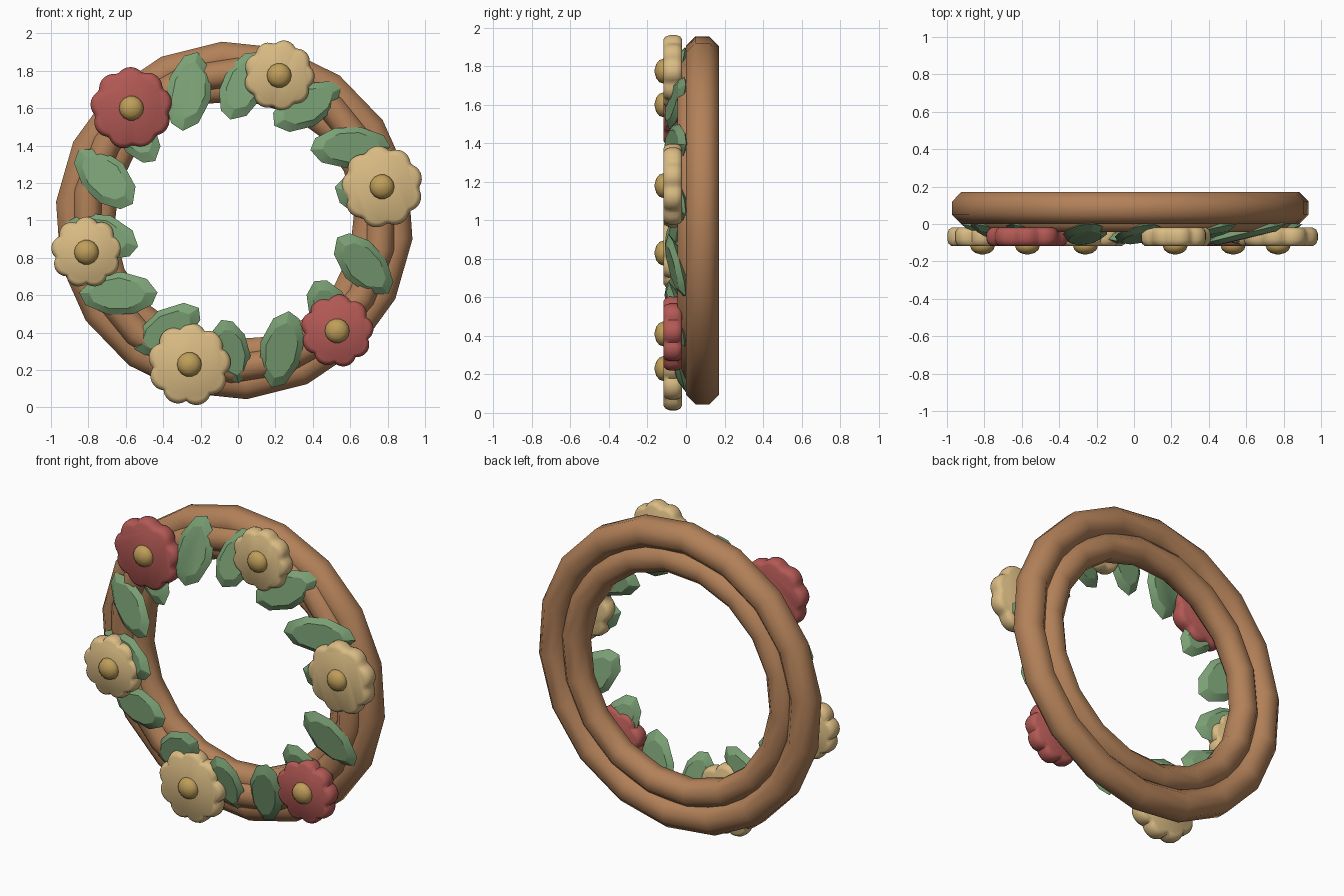
import bpy
from math import sin, cos, pi, radians, tau
from mathutils import Matrix, Vector

if "Cube" in bpy.data.objects:
    bpy.data.objects.remove(bpy.data.objects["Cube"])


def material(name, rgb):
    m = bpy.data.materials.new(name)
    m.diffuse_color = (*rgb, 1)
    m.use_nodes = True
    m.node_tree.nodes["Principled BSDF"].inputs["Base Color"].default_value = m.diffuse_color
    return m


WOOD = material("wood", (0.45, 0.22, 0.10))
GREEN = material("leaf_green", (0.20, 0.36, 0.18))
RED = material("petal_red", (0.45, 0.10, 0.09))
CREAM = material("petal_cream", (0.70, 0.50, 0.23))
GOLD = material("centre_gold", (0.52, 0.34, 0.10))


def loft(name, rings, mat, angle, closed=False):
    """Skin a list of equal-length point rings; cap the ends unless closed."""
    n, k = len(rings[0]), len(rings)
    verts = [p for r in rings for p in r]
    faces = []
    for i in range(k if closed else k - 1):
        a, b = i * n, ((i + 1) % k) * n
        for j in range(n):
            j2 = (j + 1) % n
            faces.append((a + j, a + j2, b + j2, b + j))
    if not closed:
        faces.append(tuple(reversed(range(n))))
        faces.append(tuple(range((k - 1) * n, k * n)))
    me = bpy.data.meshes.new(name)
    me.from_pydata(verts, [], faces)
    me.materials.append(mat)
    ob = bpy.data.objects.new(name, me)
    bpy.context.collection.objects.link(ob)
    bpy.ops.object.select_all(action='DESELECT')
    ob.select_set(True)
    bpy.context.view_layer.objects.active = ob
    bpy.ops.object.mode_set(mode='EDIT')
    bpy.ops.mesh.select_all(action='SELECT')
    bpy.ops.mesh.normals_make_consistent(inside=False)
    bpy.ops.object.mode_set(mode='OBJECT')
    bpy.ops.object.shade_smooth_by_angle(angle=radians(angle))
    return ob


def vine_ring(name, major, minor, y, phase):
    rings = []
    for i in range(18):
        a = radians(phase + 20 * i)
        ring = []
        for j in range(8):
            b = (j + 0.5) * tau / 8
            r = major + minor * cos(b)
            ring.append((-0.02 + r * cos(a), y + minor * sin(b), 1 + r * sin(a)))
        rings.append(ring)
    loft(name, rings, WOOD, 50, closed=True)


def leaf(name, x, z, length, width, tilt):
    # outline lies in the local xz plane; outer end leans back toward the vine
    outline = [(1, -.12), (.86, .45), (.3, .95), (-.35, 1), (-.85, .6),
               (-1, .05), (-.75, -.6), (-.1, -1), (.6, -.8)]
    a = radians(tilt)
    along, across = Vector((cos(a), 0, sin(a))), Vector((-sin(a), 0, cos(a)))
    if along.dot(Vector((x, 0, z - 1))) < 0:
        along, across = -along, -across
    along = (along + Vector((0, 0.24, 0))).normalized()
    depth = along.cross(across)
    if depth.y < 0:
        depth = -depth
    c = Vector((x, -0.05, z))
    rings = [[c + along * (u * s * length / 2) + across * (v * s * width / 2) + depth * d
              for u, v in outline]
             for s, d in ((.72, -.026), (1, 0), (.72, .026))]
    loft(name, rings, GREEN, 25)


def flower(name, x, z, radius, mat, phase):
    n, lobes = 72, 9
    layers = ((.88, -.118), (.96, -.106), (1, -.085), (1, -.05), (.96, -.03), (.88, -.02))
    rings = []
    for s, y in layers:
        ring = []
        for i in range(n):
            t = tau * i / n
            r = radius * s * (.88 + .12 * abs(cos(lobes * (t - radians(phase)) / 2)) ** .8)
            ring.append((x + r * cos(t), y, z + r * sin(t)))
        rings.append(ring)
    loft(name, rings, mat, 50)
    # domed centre
    dome = []
    for k in range(7):
        b = pi * (k + .3) / 6.6
        r = .066 * sin(b)
        dome.append([(x + r * cos(tau * i / 14), -.118 - .045 * cos(b), z + r * sin(tau * i / 14))
                     for i in range(14)])
    loft(name + "_centre", dome, GOLD, 60)


# Wreath base: three bundled vines
vine_ring("outer_vine", 0.872, 0.093, 0.085, 14)
vine_ring("inner_vine", 0.722, 0.086, 0.085, 4)
vine_ring("front_vine", 0.795, 0.08, 0.03, 9)

# Leaves: x, z, length, width, angle in the front view
LEAVES = [
    (-.26, 1.69, .44, .24, 82), (.03, 1.72, .40, .23, 70), (.37, 1.61, .42, .22, 32),
    (.60, 1.39, .44, .22, 5), (.71, 1.11, .42, .22, -18), (.67, .76, .42, .23, -45),
    (.49, .51, .38, .22, -62), (.23, .31, .43, .23, 80), (-.04, .30, .36, .20, -72),
    (-.38, .42, .42, .21, 35), (-.64, .61, .43, .23, 3), (-.73, .92, .42, .23, -15),
    (-.71, 1.23, .42, .24, -42), (-.55, 1.48, .40, .21, -55),
]
for i, spec in enumerate(LEAVES):
    leaf(f"leaf_{i + 1}", *spec)

# Flowers: x, z, radius, colour, lobe phase
FLOWERS = [
    (-.57, 1.60, .22, RED, 92), (.53, .41, .195, RED, 85), (.22, 1.775, .19, CREAM, 78),
    (.77, 1.18, .22, CREAM, 98), (-.81, .83, .19, CREAM, 90), (-.26, .23, .222, CREAM, 85),
]
for i, spec in enumerate(FLOWERS):
    flower(f"flower_{i + 1}", *spec)
